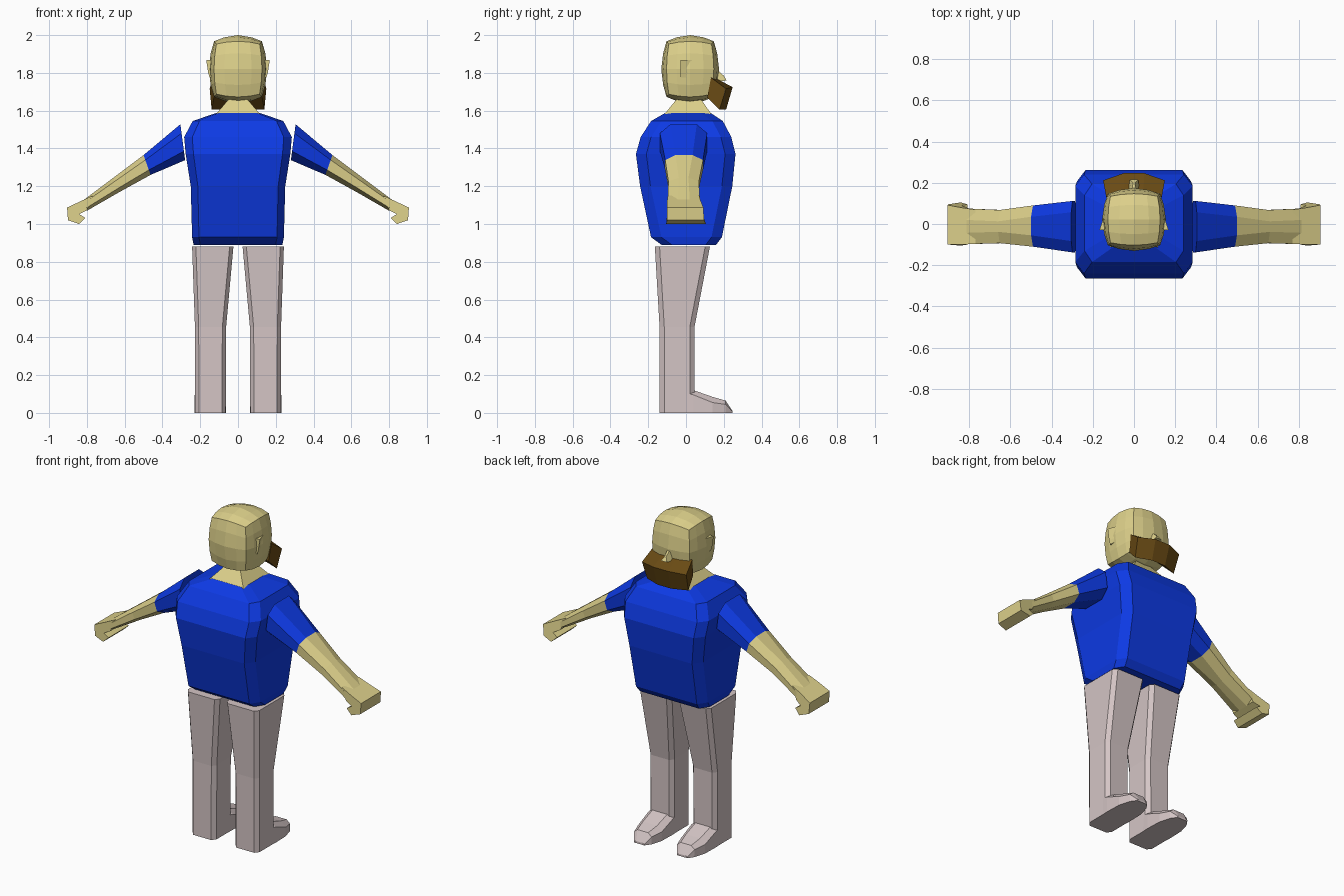
import bpy
import bmesh
from mathutils import Vector

cube = bpy.data.objects.get("Cube")
if cube:
    bpy.data.objects.remove(cube, do_unlink=True)


def material(name, colour):
    m = bpy.data.materials.new(name)
    m.use_nodes = True
    m.diffuse_color = (*colour, 1)
    m.node_tree.nodes["Principled BSDF"].inputs["Base Color"].default_value = (*colour, 1)
    return m


SKIN = material("skin", (0.73, 0.64, 0.26))
SHIRT = material("blue shirt", (0.004, 0.042, 0.78))
PANTS = material("pale grey trousers", (0.66, 0.56, 0.56))
BROWN = material("brown beard", (0.141, 0.069, 0.007))


def finish(name, bm, mat):
    bmesh.ops.recalc_face_normals(bm, faces=bm.faces)
    mesh = bpy.data.meshes.new(name)
    bm.to_mesh(mesh)
    bm.free()
    mesh.materials.append(mat)
    obj = bpy.data.objects.new(name, mesh)
    bpy.context.scene.collection.objects.link(obj)
    return obj


def loft(name, rings, mat):
    """Skin a list of equally sized rings and cap both ends."""
    bm = bmesh.new()
    loops = [[bm.verts.new(p) for p in ring] for ring in rings]
    n = len(loops[0])
    for a, b in zip(loops, loops[1:]):
        for i in range(n):
            j = (i + 1) % n
            bm.faces.new((a[i], a[j], b[j], b[i]))
    bm.faces.new(loops[0])
    bm.faces.new(loops[-1])
    return finish(name, bm, mat)


def octagon(x0, x1, y0, y1, cx, cy):
    """Rectangle with chamfered corners."""
    return [(x0 + cx, y0), (x1 - cx, y0), (x1, y0 + cy), (x1, y1 - cy),
            (x1 - cx, y1), (x0 + cx, y1), (x0, y1 - cy), (x0, y0 + cy)]


# Shirt body: height, half width, back, front
body = [(0.89, 0.235, -0.13, 0.16), (0.93, 0.243, -0.185, 0.19),
        (1.2, 0.25, -0.243, 0.245), (1.37, 0.277, -0.265, 0.262),
        (1.46, 0.285, -0.24, 0.24), (1.545, 0.24, -0.185, 0.195),
        (1.588, 0.115, -0.11, 0.13)]
loft("shirt_body", [[(x, y, z) for x, y in octagon(-w, w, b, f, 0.15 * w, 0.055)]
                    for z, w, b, f in body], SHIRT)

# Neck
neck = [(1.58, 0.118, -0.115, 0.135), (1.66, 0.05, -0.05, 0.08)]
loft("neck", [[(-w, b, z), (w, b, z), (w, f, z), (-w, f, z)] for z, w, b, f in neck], SKIN)

# Head: a divided cube pulled part of the way to a ball
bm = bmesh.new()
bmesh.ops.create_cube(bm, size=2)
bmesh.ops.subdivide_edges(bm, edges=bm.edges[:], cuts=3, use_grid_fill=True)
for v in bm.verts:
    p = v.co.lerp(v.co.normalized(), 0.62)
    v.co = Vector((p.x * 0.155, p.y * 0.153 + 0.022, p.z * 0.18 + 1.82))
finish("head", bm, SKIN)

# Nose
loft("nose", [[(-0.03, 0.15, 1.75), (0.03, 0.15, 1.75), (0.01, 0.15, 1.83), (-0.01, 0.15, 1.83)],
              [(-0.02, 0.215, 1.76), (0.02, 0.215, 1.76), (0.005, 0.2, 1.785), (-0.005, 0.2, 1.785)]],
     SKIN)

# Beard: a bent block swept across the face
beard = []
for x, shift in [(-0.15, -0.035), (-0.05, 0), (0.05, 0), (0.15, -0.035)]:
    beard.append([(x * 0.9, 0.15 + shift / 2, 1.775), (x, 0.247 + shift, 1.725 + shift / 4),
                  (x * 0.93, 0.212 + shift, 1.605), (x * 0.85, 0.13 + shift / 2, 1.67)])
loft("beard", beard, BROWN)

# Arm sections: top x, top z, bottom x, bottom z, back, front
sleeve = [(0.305, 1.528, 0.28, 1.338, -0.138, 0.112), (0.5, 1.365, 0.463, 1.26, -0.11, 0.09)]
forearm = [sleeve[1], (0.66, 1.245, 0.63, 1.168, -0.093, 0.068), (0.82, 1.125, 0.8, 1.07, -0.098, 0.075)]
# Curled hand outline: x, z, back, front
hand = [(0.77, 1.15, -0.096, 0.07), (0.83, 1.122, -0.1, 0.078), (0.905, 1.087, -0.1, 0.092),
        (0.9, 1.02, -0.1, 0.096), (0.842, 1.0, -0.105, 0.105), (0.808, 1.032, -0.1, 0.095),
        (0.84, 1.052, -0.1, 0.09), (0.8, 1.073, -0.096, 0.075)]
# Leg sections: height, inner, outer, back, front
leg = [(0, 0.065, 0.227, -0.14, 0.045), (0.455, 0.063, 0.228, -0.14, 0.045),
       (0.882, 0.024, 0.243, -0.165, 0.127)]
# Foot sections: y, half width, side height, top height
foot = [(-0.02, 0.08, 0.11, 0.12), (0.04, 0.083, 0.095, 0.12),
        (0.14, 0.08, 0.055, 0.085), (0.21, 0.06, 0.045, 0.065), (0.245, 0.035, 0.008, 0.012)]


def arm_ring(s, tx, tz, bx, bz, back, front):
    return [(s * (bx + (tx - bx) * u), y, bz + (tz - bz) * u)
            for u, y in octagon(0, 1, back, front, 0.25, 0.055)]


for s, side in [(1, "left"), (-1, "right")]:
    loft(side + "_sleeve", [arm_ring(s, *r) for r in sleeve], SHIRT)
    loft(side + "_forearm", [arm_ring(s, *r) for r in forearm], SKIN)
    loft(side + "_hand", [[(s * x, b, z) for x, z, b, f in hand],
                          [(s * x, f, z) for x, z, b, f in hand]], SKIN)
    loft(side + "_leg", [[(s * x, y, z) for x, y in octagon(i, o, b, f, 0.02, 0.025)]
                         for z, i, o, b, f in leg], PANTS)
    loft(side + "_foot", [[(s * 0.146 + k * w, y, z) for k, z in
                           [(-1, 0), (1, 0), (1, h), (0.6, t), (-0.6, t), (-1, h)]]
                          for y, w, h, t in foot], PANTS)
    # Ear: a wedge that opens towards the back
    loft(side + "_ear", [[(s * 0.13, -0.03, z), (s * x, -0.028, z), (s * 0.142, 0.05, z)]
                         for z, x in [(1.775, 0.15), (1.80, 0.158), (1.868, 0.168)]], SKIN)
